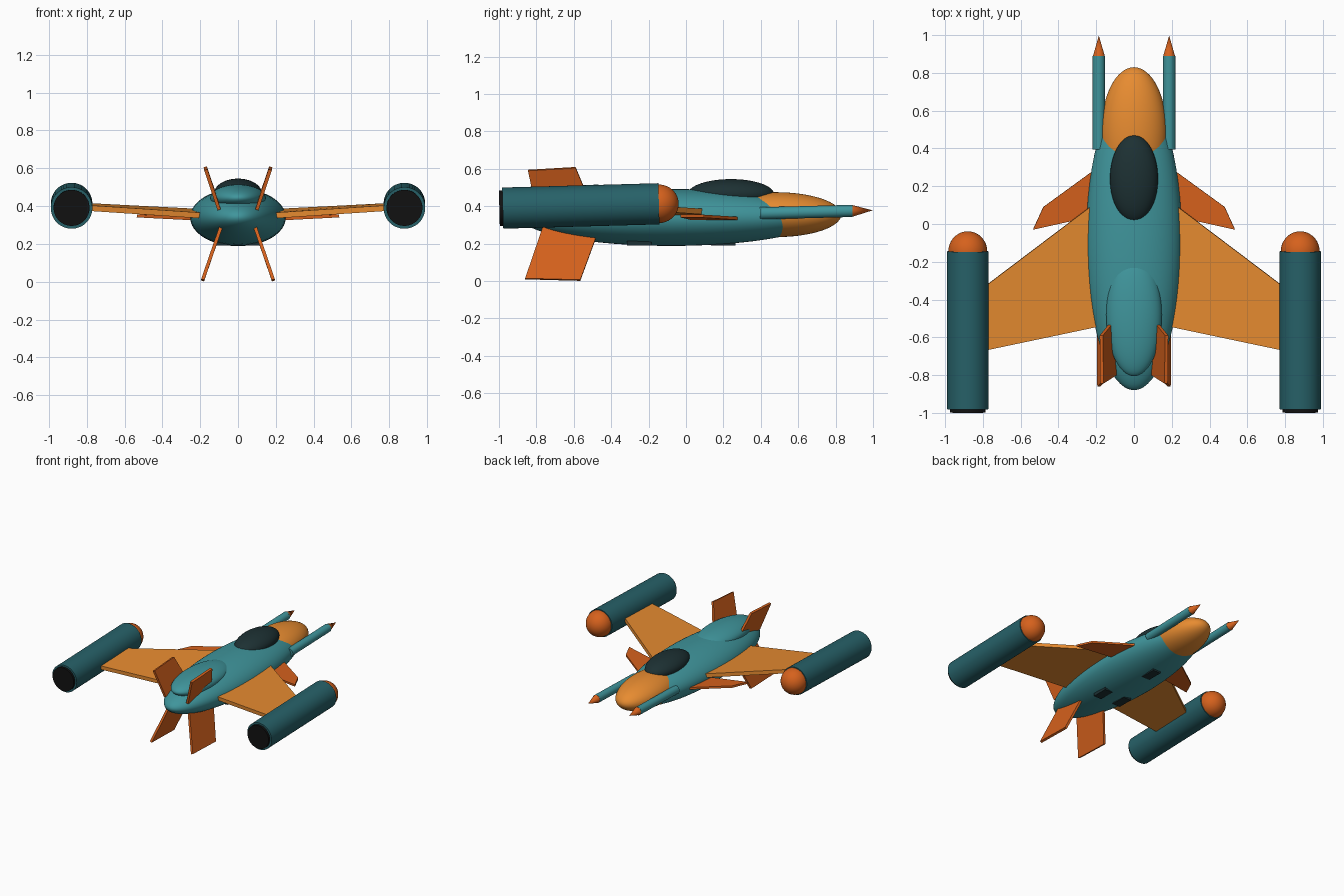
import bpy, bmesh, math
from mathutils import Vector

if "Cube" in bpy.data.objects:
    bpy.data.objects.remove(bpy.data.objects["Cube"])


def material(name, r, g, b):
    m = bpy.data.materials.new(name)
    m.diffuse_color = (r, g, b, 1)
    m.use_nodes = True
    m.node_tree.nodes["Principled BSDF"].inputs["Base Color"].default_value = m.diffuse_color
    return m


TEAL = material("teal", 0.05, 0.30, 0.33)
DARK_TEAL = material("dark_teal", 0.02, 0.12, 0.14)
LIGHT_ORANGE = material("light_orange", 0.80, 0.26, 0.03)
ORANGE = material("orange", 0.67, 0.12, 0.012)
GLASS = material("glass", 0.012, 0.03, 0.033)
BLACK = material("black", 0.006, 0.006, 0.006)


def finish(name, mat):
    ob = bpy.context.object
    ob.name = name
    ob.data.materials.append(mat)
    bpy.ops.object.shade_smooth_by_angle(angle=math.radians(35))
    return ob


def ellipsoid(name, centre, radii, mat):
    # poles point along the flight axis
    bpy.ops.mesh.primitive_uv_sphere_add(segments=64, ring_count=32, location=centre,
                                         rotation=(math.pi / 2, 0, 0))
    ob = finish(name, mat)
    ob.scale = (radii[0], radii[2], radii[1])
    return ob


def tube(name, a, b, r1, r2, mat):
    a, b = Vector(a), Vector(b)
    bpy.ops.mesh.primitive_cone_add(vertices=48, radius1=r1, radius2=r2, depth=(b - a).length,
                                    location=(a + b) / 2,
                                    rotation=(b - a).to_track_quat('Z', 'Y').to_euler())
    return finish(name, mat)


def plate(name, side, corners, thickness, mat):
    # flat panel of even thickness around a polygon
    pts = [Vector((x * side, y, z)) for x, y, z in corners]
    n = (pts[2] - pts[0]).cross(pts[3] - pts[1]).normalized() * thickness / 2
    bm = bmesh.new()
    top = [bm.verts.new(p + n) for p in pts]
    low = [bm.verts.new(p - n) for p in pts]
    bm.faces.new(top)
    bm.faces.new(low[::-1])
    for i in range(len(pts)):
        j = (i + 1) % len(pts)
        bm.faces.new((top[i], low[i], low[j], top[j]))
    bmesh.ops.recalc_face_normals(bm, faces=bm.faces)
    me = bpy.data.meshes.new(name)
    bm.to_mesh(me)
    bm.free()
    ob = bpy.data.objects.new(name, me)
    me.materials.append(mat)
    bpy.context.collection.objects.link(ob)
    return ob


def hatch(name, x, y):
    bpy.ops.mesh.primitive_cube_add(size=1, location=(x, y, 0.202))
    ob = finish(name, GLASS)
    ob.scale = (0.07, 0.13, 0.024)


# Fuselage
ellipsoid("fuselage", (0, -0.08, 0.34), (0.253, 0.80, 0.152), TEAL)
ellipsoid("nose", (0, 0.48, 0.355), (0.175, 0.35, 0.12), LIGHT_ORANGE)
ellipsoid("canopy", (0, 0.24, 0.465), (0.127, 0.23, 0.08), GLASS)
ellipsoid("dorsal_hump", (0, -0.48, 0.442), (0.147, 0.325, 0.073), TEAL)

# Belly hatches
hatch("front_hatch", 0, 0.2)

for s, tag in ((1, "right"), (-1, "left")):
    hatch(tag + "_rear_hatch", 0.09 * s, -0.25)

    # Engine pods, tilted slightly nose up
    ex = 0.88 * s
    tube(tag + "_engine", (ex, -0.98, 0.39), (ex, -0.145, 0.413), 0.11, 0.11, DARK_TEAL)
    tube(tag + "_exhaust", (ex, -0.998, 0.39), (ex, -0.96, 0.391), 0.095, 0.095, BLACK)
    ellipsoid(tag + "_engine_nose", (ex, -0.145, 0.413), (0.103, 0.106, 0.103), ORANGE)

    # Guns
    gx = 0.186 * s
    tube(tag + "_gun", (gx, 0.395, 0.362), (gx, 0.89, 0.375), 0.0325, 0.0325, TEAL)
    tube(tag + "_gun_tip", (gx, 0.885, 0.375), (gx, 0.998, 0.378), 0.0325, 0, ORANGE)

    # Main wing
    plate(tag + "_wing", s, [(0.15, 0.153, 0.367), (0.80, -0.338, 0.401),
                             (0.80, -0.672, 0.390), (0.15, -0.535, 0.347)], 0.03, LIGHT_ORANGE)

    # Small front wing
    plate(tag + "_front_wing", s, [(0.15, 0.33, 0.332), (0.48, 0.09, 0.347),
                                   (0.535, -0.03, 0.348), (0.15, 0.055, 0.328)], 0.016, ORANGE)

    # Tail fins
    plate(tag + "_upper_fin", s, [(0.10, -0.50, 0.39), (0.173, -0.59, 0.607),
                                  (0.170, -0.845, 0.592), (0.10, -0.80, 0.38)], 0.018, ORANGE)
    plate(tag + "_lower_fin", s, [(0.09, -0.46, 0.29), (0.188, -0.565, 0.004),
                                  (0.186, -0.86, 0.012), (0.09, -0.765, 0.29)], 0.018, ORANGE)
